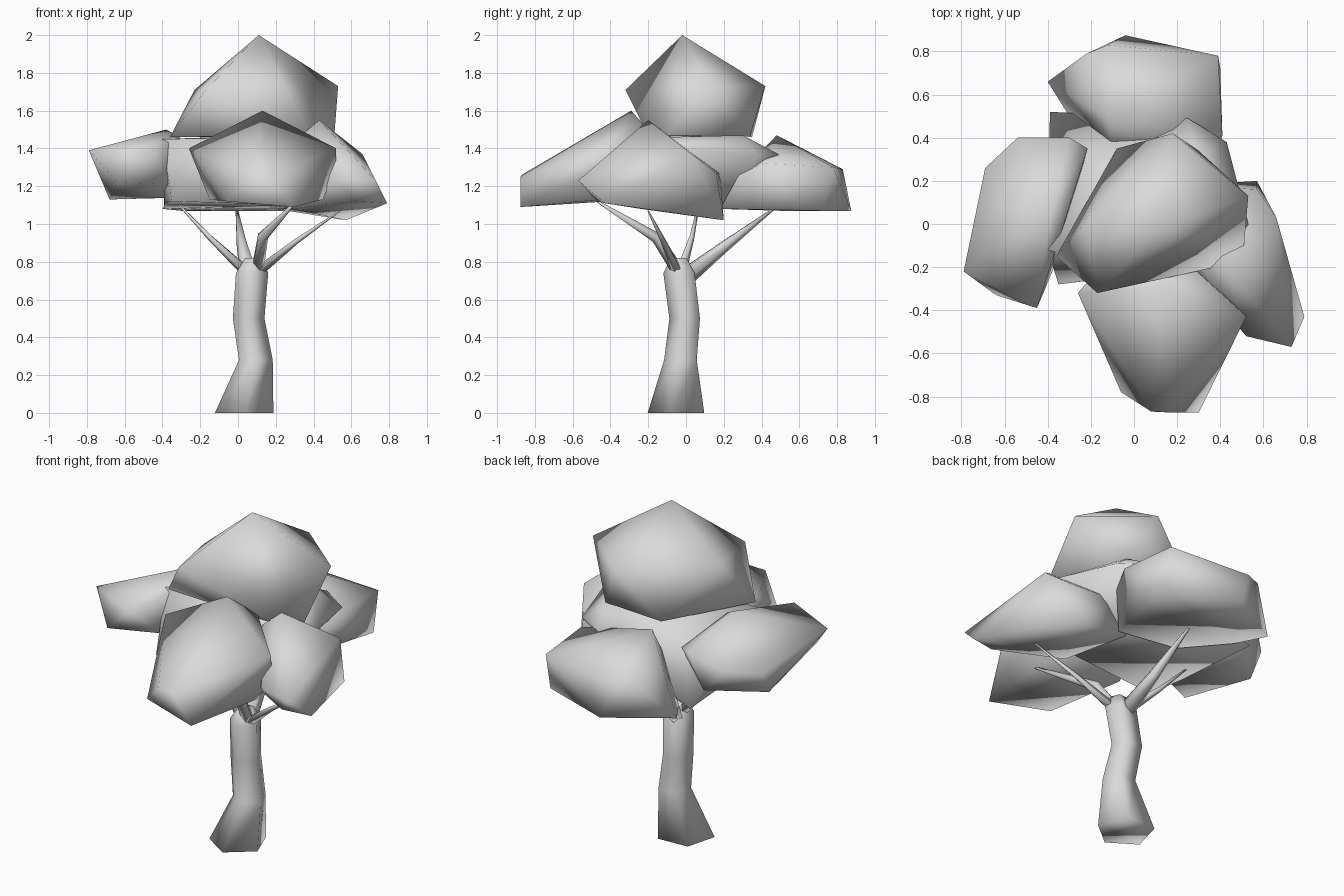
import bpy
import bmesh
import math
from mathutils import Vector

cube = bpy.data.objects.get("Cube")
if cube:
    bpy.data.objects.remove(cube, do_unlink=True)

# One plain colour for the whole tree
GREY = (0.7, 0.7, 0.7, 1.0)
mat = bpy.data.materials.new("light_grey")
mat.use_nodes = True
mat.diffuse_color = GREY
for node in mat.node_tree.nodes:
    if node.type == 'BSDF_PRINCIPLED':
        node.inputs["Base Color"].default_value = GREY


def finish(bm, name):
    """Turn a bmesh into a fully smooth object."""
    bmesh.ops.recalc_face_normals(bm, faces=bm.faces[:])
    for face in bm.faces:
        face.smooth = True
    mesh = bpy.data.meshes.new(name)
    bm.to_mesh(mesh)
    bm.free()
    mesh.materials.append(mat)
    bpy.context.collection.objects.link(bpy.data.objects.new(name, mesh))


def clump(name, top, rim, base):
    """Low-poly leaf clump: the convex shell around its corner points."""
    bm = bmesh.new()
    for point in top + rim + base:
        bm.verts.new(point)
    result = bmesh.ops.convex_hull(bm, input=bm.verts[:])
    loose = set(result["geom_interior"] + result["geom_unused"])
    bmesh.ops.delete(bm, geom=[v for v in loose if isinstance(v, bmesh.types.BMVert)],
                     context='VERTS')
    finish(bm, name)


def limb(name, path, level=False, sides=5):
    """Tapered tube through (x, y, z, radius) stations."""
    bm = bmesh.new()
    points = [Vector(p[:3]) for p in path]
    rings = []
    for i, p in enumerate(path):
        along = points[min(i + 1, len(path) - 1)] - points[max(i - 1, 0)]
        turn = (Vector((0, 0, 1)) if level else along).to_track_quat('Z', 'Y')
        ring = []
        for k in range(sides):
            a = math.tau * k / sides - math.radians(15)
            offset = Vector((math.cos(a), math.sin(a), 0)) * p[3]
            ring.append(bm.verts.new(points[i] + (offset if level else turn @ offset)))
        rings.append(ring)
    for low, high in zip(rings, rings[1:]):
        for k in range(sides):
            n = (k + 1) % sides
            bm.faces.new((low[k], low[n], high[n], high[k]))
    bm.faces.new(rings[0][::-1])
    bm.faces.new(rings[-1])
    finish(bm, name)


# Trunk and branches
limb("trunk", [(.03, -.04, 0, .163), (.093, -.022, .28, .094), (.055, 0, .5, .088),
               (.073, -.03, .74, .09), (.08, -.035, .82, .045)], level=True)
limb("front_branch", [(.1, -.04, .75, .036), (.13, -.16, .93, .03), (.31, -.47, 1.12, .006)])
limb("back_branch", [(.06, .01, .73, .05), (.025, .2, .88, .032), (-.01, .49, 1.1, .004)])
limb("left_branch", [(.12, -.05, .76, .028), (.31, -.12, .91, .015), (.54, -.2, 1.07, .004)])
limb("right_branch", [(.02, -.02, .77, .028), (-.15, .03, .93, .015), (-.33, .07, 1.12, .004)])

# Leaf clumps: peak points, widest points, underside points
clump("top_clump",
      [(.11, -.02, 2.0)],
      [(.18, .42, 1.73), (.53, .13, 1.73), (-.17, -.32, 1.71), (-.23, 0, 1.71)],
      [(-.36, -.15, 1.46), (.51, -.1, 1.47), (.38, -.2, 1.47), (-.08, .35, 1.46),
       (.3, .34, 1.47)])
clump("back_clump",
      [(-.11, .48, 1.47)],
      [(.39, .78, 1.3), (-.12, .83, 1.29), (.41, .41, 1.32), (-.22, .79, 1.29),
       (.36, .28, 1.26)],
      [(-.4, .66, 1.08), (-.04, .875, 1.07), (.4, .72, 1.07), (.26, .18, 1.08),
       (-.3, .5, 1.07), (-.1, .24, 1.08)])
clump("right_clump",
      [(-.38, .08, 1.5), (-.31, .05, 1.46)],
      [(-.79, -.22, 1.39), (-.45, -.39, 1.39), (-.69, .26, 1.27), (-.54, .4, 1.3),
       (-.3, .4, 1.35), (-.215, .35, 1.34)],
      [(-.68, .18, 1.13), (-.64, -.33, 1.22), (-.4, .4, 1.15), (-.3, .3, 1.14),
       (-.37, -.2, 1.21), (-.34, .1, 1.14)])
clump("front_clump",
      [(.13, -.29, 1.6), (.27, -.2, 1.5)],
      [(-.26, -.32, 1.4), (.08, -.87, 1.26), (.18, -.875, 1.25), (.52, -.43, 1.4),
       (.52, -.42, 1.31), (-.2, -.25, 1.4)],
      [(-.06, -.78, 1.12), (.3, -.875, 1.09), (.45, -.44, 1.13),
       (-.15, -.3, 1.13), (.3, -.25, 1.13)])
clump("left_clump",
      [(.43, -.2, 1.55), (.3, -.2, 1.44)],
      [(.66, .03, 1.37), (.57, .16, 1.27), (.73, -.57, 1.23), (.52, -.52, 1.24),
       (.28, .18, 1.27)],
      [(.79, -.43, 1.11), (.62, -.47, 1.12), (.57, .2, 1.02), (.29, -.24, 1.08),
       (.2, .17, 1.08)])
clump("middle_clump",
      [(.3, .3, 1.47), (-.4, -.12, 1.45), (.45, -.1, 1.46), (-.1, .2, 1.46)],
      [(.25, .49, 1.37), (.43, .38, 1.36), (.53, 0, 1.4), (.51, -.17, 1.38)],
      [(-.39, .52, 1.08), (-.35, -.28, 1.12), (-.39, -.05, 1.12), (.3, -.2, 1.1),
       (.22, .25, 1.09)])
